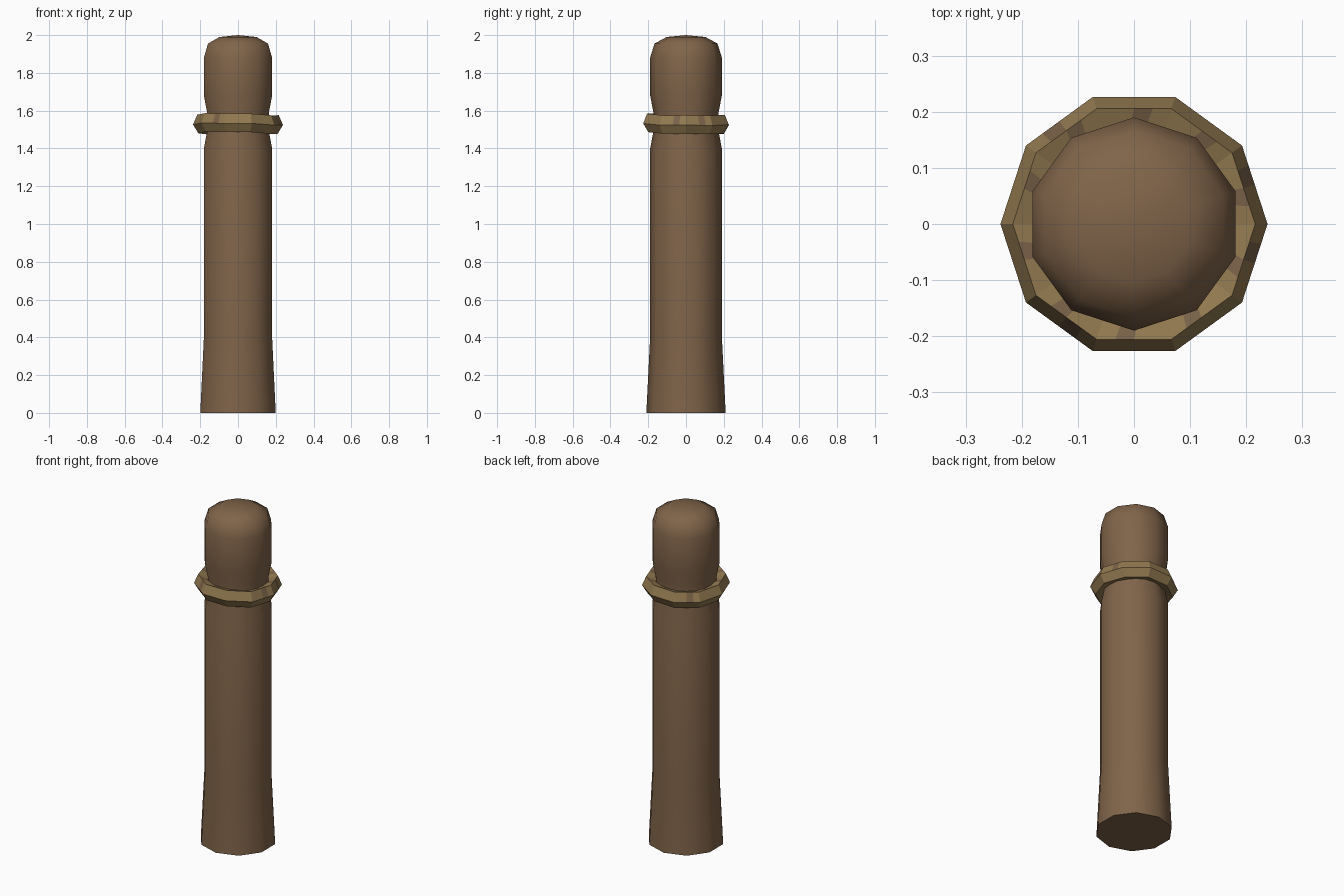
import bpy, math, random
from mathutils import Vector

if "Cube" in bpy.data.objects:
    bpy.data.objects.remove(bpy.data.objects["Cube"])

random.seed(4)
SIDES = 10


def material(name, rgb):
    m = bpy.data.materials.new(name)
    m.diffuse_color = (*rgb, 1)
    m.use_nodes = True
    m.node_tree.nodes["Principled BSDF"].inputs["Base Color"].default_value = m.diffuse_color
    return m


wood = material("brown_wood", (0.216, 0.127, 0.067))
rope = material("tan_rope", (0.287, 0.192, 0.080))
rope_dark = material("dark_rope_strand", (0.195, 0.122, 0.065))


def make_object(name, verts, faces, mats):
    me = bpy.data.meshes.new(name)
    me.from_pydata(verts, [], faces)
    for m in mats:
        me.materials.append(m)
    me.update()
    ob = bpy.data.objects.new(name, me)
    bpy.context.collection.objects.link(ob)
    return ob


# Post: ten-sided lathe with flared foot, a worn neck and a domed top
profile = [(0.21, 0), (0.19, 0.40), (0.19, 1.40), (0.172, 1.49), (0.172, 1.59),
           (0.19, 1.68), (0.19, 1.88), (0.167, 1.955), (0.103, 1.99)]
verts, faces = [], []
for r, z in profile:
    for i in range(SIDES):
        a = math.pi / 2 + math.tau * i / SIDES
        verts.append((r * math.cos(a), r * math.sin(a), z))
for k in range(len(profile) - 1):
    for i in range(SIDES):
        j = (i + 1) % SIDES
        b = k * SIDES
        faces.append((b + i, b + j, b + SIDES + j, b + SIDES + i))
faces.append(tuple(reversed(range(SIDES))))
verts.append((0, 0, 2.0))
top = (len(profile) - 1) * SIDES
for i in range(SIDES):
    faces.append((top + i, top + (i + 1) % SIDES, len(verts) - 1))
post = make_object("post", verts, faces, [wood])
bpy.context.view_layer.objects.active = post
post.select_set(True)
bpy.ops.object.shade_smooth_by_angle(angle=math.radians(55))
post.select_set(False)

# Rope collar: slightly uneven ten-sided ring, each side cut into strands
section = [(0.238, 1.528), (0.216, 1.58), (0.160, 1.562), (0.160, 1.495), (0.210, 1.482)]
CUTS = 4
N = len(section)
wobble = [random.uniform(-0.008, 0.008) for _ in range(SIDES)]


def corner(i, p):
    a = math.tau * (i % SIDES) / SIDES
    r, z = section[p]
    return Vector((r * math.cos(a), r * math.sin(a), z + wobble[i % SIDES]))


verts, faces, dark = [], [], []
steps = SIDES * CUTS
for s in range(steps):
    i, c = divmod(s, CUTS)
    for p in range(N):
        # the top inner edge is shifted so the strands run diagonally
        t = c / CUTS + (0.12 if p == 2 and c else 0)
        verts.append(corner(i, p).lerp(corner(i + 1, p), t))
for s in range(steps):
    n = (s + 1) % steps
    i, c = divmod(s, CUTS)
    for p in range(N):
        q = (p + 1) % N
        faces.append((s * N + p, n * N + p, n * N + q, s * N + q))
        dark.append((p == 1 and c == 1) or (p == 0 and c == 2 and i % 3 == 0))
collar = make_object("rope_collar", verts, faces, [rope, rope_dark])
for f, d in zip(collar.data.polygons, dark):
    f.material_index = int(d)
